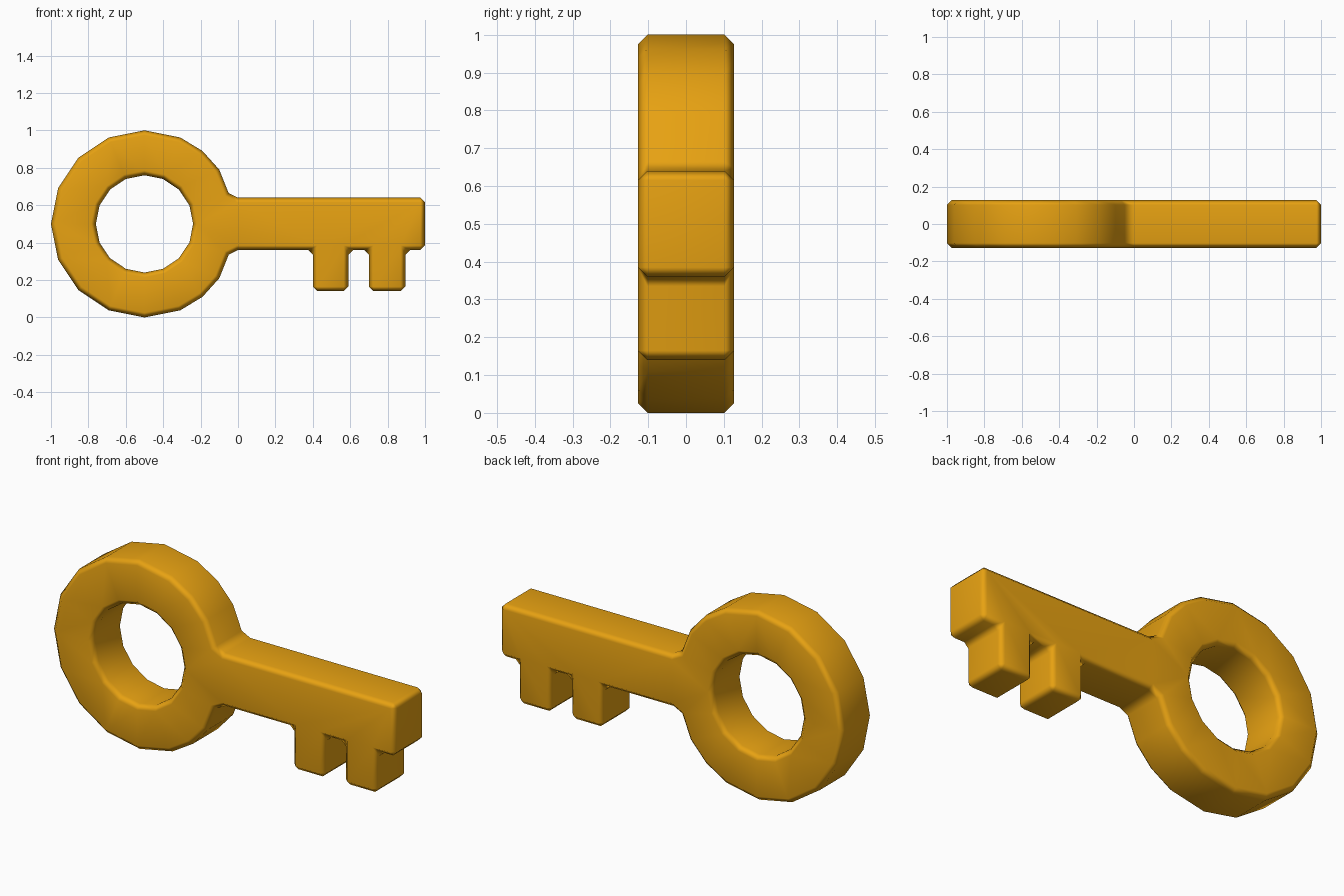
import bpy, bmesh, math
from mathutils import Vector

if "Cube" in bpy.data.objects:
    bpy.data.objects.remove(bpy.data.objects["Cube"])

HALF = 0.127      # half thickness
BEVEL = 0.025

gold = bpy.data.materials.new("gold")
gold.diffuse_color = (0.80, 0.36, 0.006, 1)
gold.use_nodes = True
gold.node_tree.nodes["Principled BSDF"].inputs["Base Color"].default_value = gold.diffuse_color


def arc(radius, start, step, count):
    """Points on a circle around the bow centre."""
    pts = []
    for i in range(count):
        a = math.radians(start + step * i)
        pts.append((-0.5 + radius * math.cos(a), 0.5 + radius * math.sin(a)))
    return pts


def rim(points):
    """Return chamfered outline and its inset copy (material on the left)."""
    outer, inner = [], []
    pts = [Vector(p) for p in points]
    for i, p in enumerate(pts):
        d0 = (p - pts[i - 1]).normalized()
        d1 = (pts[(i + 1) % len(pts)] - p).normalized()
        n0, n1 = Vector((-d0.y, d0.x)), Vector((-d1.y, d1.x))
        inset = p + (n0 + n1) * (BEVEL / (1 + n0.dot(n1)))
        if d0.dot(d1) < 0.5:          # square corners get a chamfer
            outer += [p - d0 * BEVEL, p + d1 * BEVEL]
            inner += [inset, inset]
        else:
            outer.append(p)
            inner.append(inset)
    return outer, inner


# key silhouette: shaft with two teeth, neck, round bow
teeth = []
for x0, x1 in ((0.40, 0.59), (0.70, 0.895)):
    teeth += [(x0, 0.36), (x0, 0.14), (x1, 0.14), (x1, 0.36)]
neck = [(0.0, 0.64), (-0.05, 0.665), (-0.10, 0.79), (-0.19, 0.89)]
outline = (teeth + [(1, 0.36), (1, 0.64)] + neck + arc(0.5, 67.5, 22.5, 11)
           + [(x, 1 - z) for x, z in reversed(neck)])
hole = arc(0.26, 0, -22.5, 16)

# bevelled walls of silhouette and hole
bm = bmesh.new()
for loop in (outline, hole):
    outer, inner = rim(loop)
    rows = [[bm.verts.new((p.x, y, p.y)) for p in src]
            for src, y in ((inner, -HALF), (outer, BEVEL - HALF),
                           (outer, HALF - BEVEL), (inner, HALF))]
    n = len(outer)
    for a, b in zip(rows, rows[1:]):
        for i in range(n):
            j = (i + 1) % n
            bm.faces.new((a[i], a[j], b[j], b[i]))
bmesh.ops.remove_doubles(bm, verts=bm.verts, dist=0.0005)

# flat front and back
for y in (-HALF, HALF):
    edges = [e for e in bm.edges if e.is_boundary
             and all(abs(v.co.y - y) < 1e-4 for v in e.verts)]
    bmesh.ops.triangle_fill(bm, edges=edges, use_beauty=True)
bmesh.ops.recalc_face_normals(bm, faces=bm.faces)
for f in bm.faces:
    f.smooth = True

mesh = bpy.data.meshes.new("key")
bm.to_mesh(mesh)
bm.free()
mesh.materials.append(gold)
key = bpy.data.objects.new("key", mesh)
bpy.context.collection.objects.link(key)
key.modifiers.new("weighted_normals", 'WEIGHTED_NORMAL')
